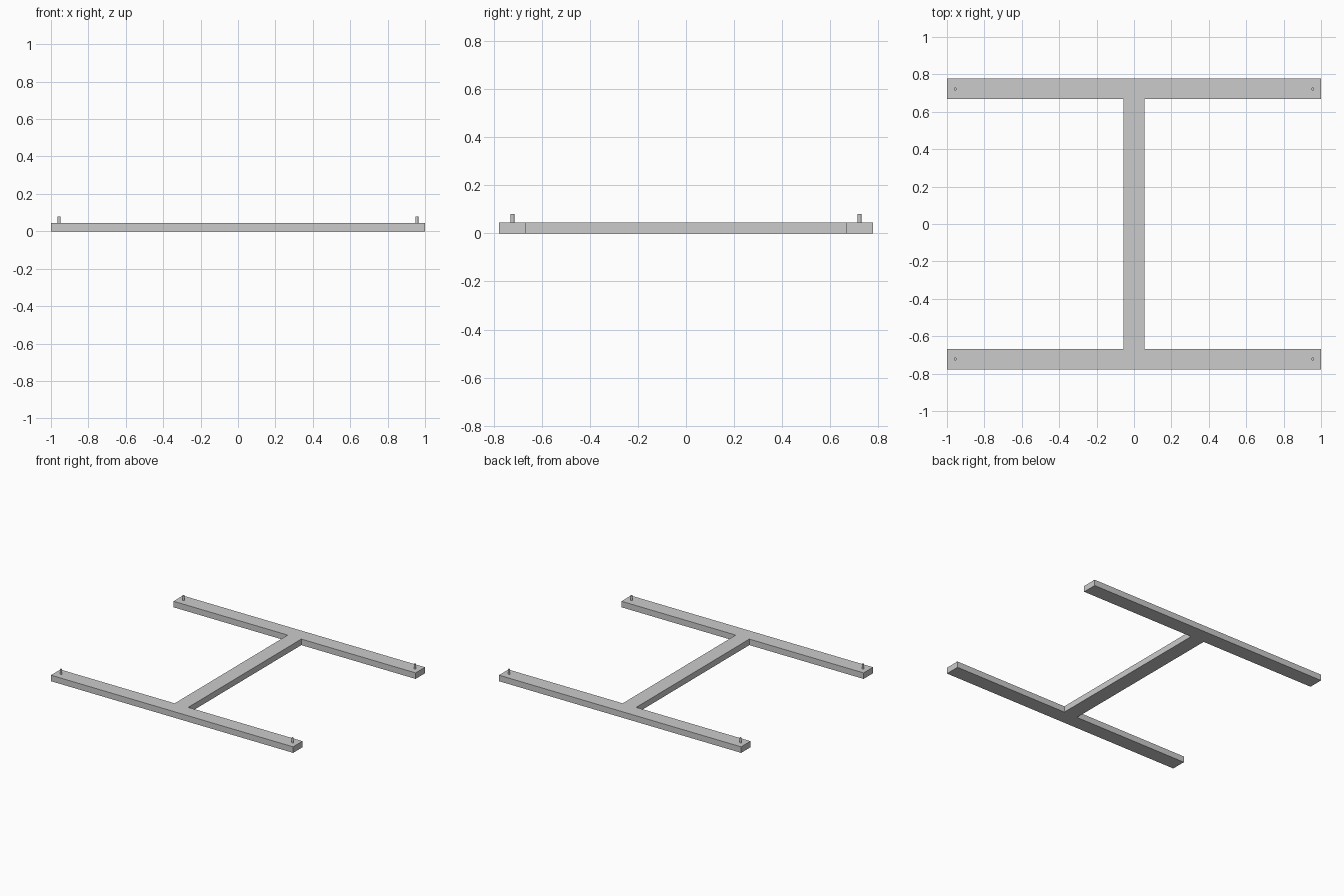
import bpy, bmesh

cube = bpy.data.objects.get("Cube")
if cube:
    bpy.data.objects.remove(cube, do_unlink=True)

HALF_X, HALF_Y = 1.0, 0.778      # outer half sizes
INNER_Y = 0.667                  # inner edge of the end rails
SPINE_X = 0.056                  # half width of the centre spine
THICK, PIN_TOP, PIN_R = 0.045, 0.08, 0.008
PIN_X, PIN_Y = 0.956, 0.722

grey = bpy.data.materials.new("plain grey")
grey.use_nodes = True
colour = (0.6, 0.6, 0.6, 1)
grey.diffuse_color = colour
grey.node_tree.nodes["Principled BSDF"].inputs["Base Color"].default_value = colour


def add_object(name, bm):
    mesh = bpy.data.meshes.new(name)
    bmesh.ops.recalc_face_normals(bm, faces=bm.faces)
    bm.to_mesh(mesh)
    bm.free()
    mesh.materials.append(grey)
    obj = bpy.data.objects.new(name, mesh)
    bpy.context.collection.objects.link(obj)
    return obj


# H-shaped frame: one quarter of the outline, mirrored around both axes
quarter = [(SPINE_X, INNER_Y), (HALF_X, INNER_Y), (HALF_X, HALF_Y)]
right = [(x, -y) for x, y in reversed(quarter)] + quarter
outline = right + [(-x, -y) for x, y in right]
bm = bmesh.new()
base = bm.faces.new([bm.verts.new((x, y, 0)) for x, y in outline])
top = bmesh.ops.extrude_face_region(bm, geom=[base], use_keep_orig=True)
bmesh.ops.translate(bm, vec=(0, 0, THICK),
                    verts=[v for v in top["geom"] if isinstance(v, bmesh.types.BMVert)])
add_object("h_frame", bm)

# Locating pins standing near the four rail ends
for y_name, sy in (("front", -1), ("back", 1)):
    for x_name, sx in (("right", -1), ("left", 1)):
        bm = bmesh.new()
        bmesh.ops.create_cone(bm, cap_ends=True, segments=12, radius1=PIN_R,
                              radius2=PIN_R, depth=PIN_TOP - THICK)
        pin = add_object(f"{y_name}_{x_name}_pin", bm)
        pin.location = (sx * PIN_X, sy * PIN_Y, (PIN_TOP + THICK) / 2)
